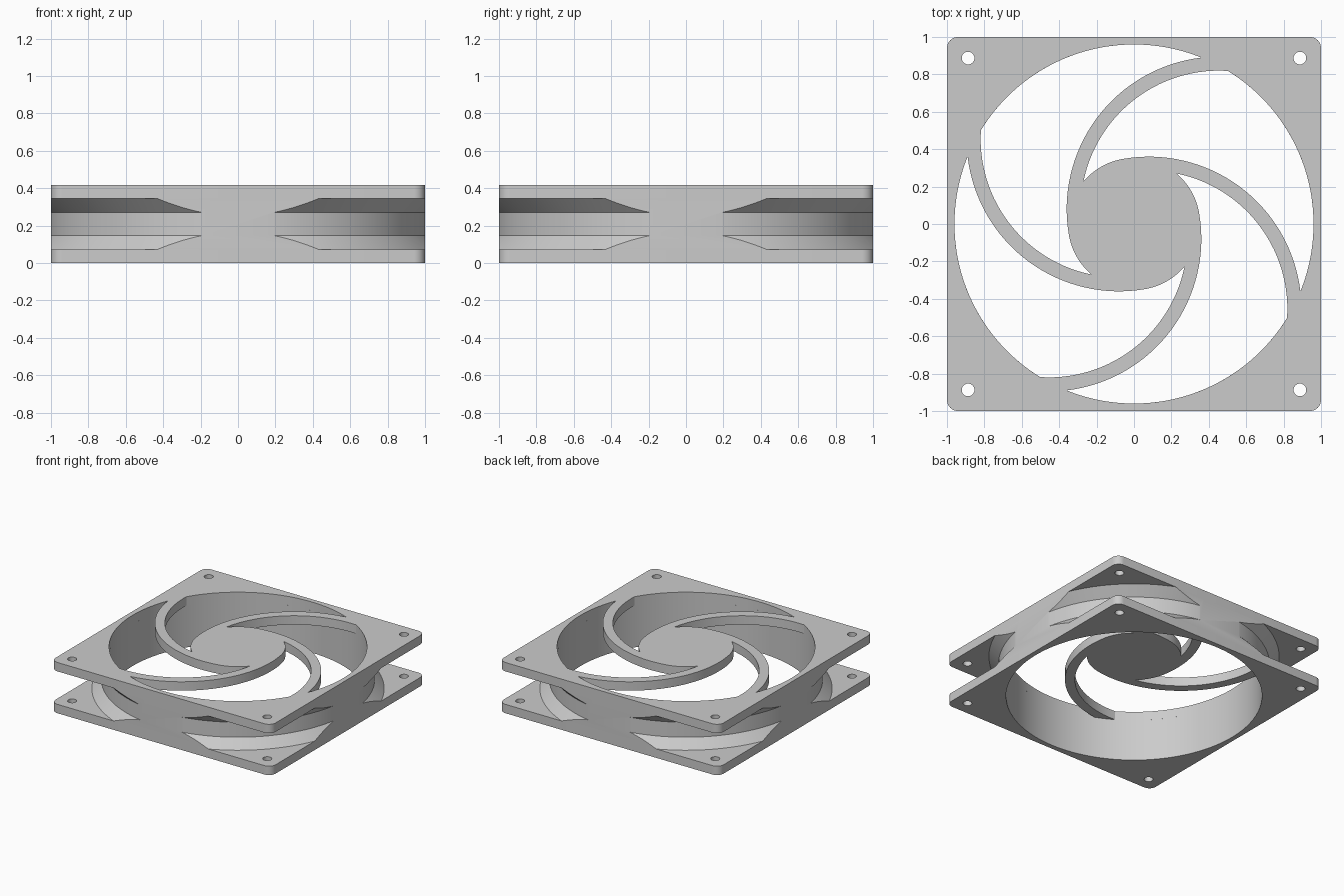
import bpy, bmesh
from math import sin, cos, pi, radians, atan2, acos, hypot

cube = bpy.data.objects.get("Cube")
if cube:
    bpy.data.objects.remove(cube, do_unlink=True)

HEIGHT, PLATE = 0.417, 0.073      # overall height, flange thickness
BORE, CORNER = 0.96, 0.06         # airflow opening, flange corner radius
ARM_C = (0.08, -0.455)            # centre of the curved arm edges
ARM_OUT, ARM_IN = 0.815, 0.74     # outer and inner arm edge radii
ARM_D, ARM_A = hypot(*ARM_C), atan2(ARM_C[1], ARM_C[0])
HUB = ARM_OUT - ARM_D             # hub is tangent to the outer arm edge

grey = bpy.data.materials.new("grey_plastic")
grey.use_nodes = True
grey.diffuse_color = (0.6, 0.6, 0.6, 1)
grey.node_tree.nodes["Principled BSDF"].inputs["Base Color"].default_value = (0.6, 0.6, 0.6, 1)


def arc(c, r, a0, a1, n):
    steps = [a0 + (a1 - a0) * i / n for i in range(n + 1)]
    return [(c[0] + r * cos(a), c[1] + r * sin(a)) for a in steps]


def turn(points, quarter):
    for _ in range(quarter):
        points = [(-y, x) for x, y in points]
    return points


def crossing(r, arm_r):
    """Angle about the origin where an arm edge meets a circle of radius r."""
    return ARM_A + acos((r * r + ARM_D ** 2 - arm_r ** 2) / (2 * r * ARM_D))


def arm_angle(r, a):
    return atan2(r * sin(a) - ARM_C[1], r * cos(a) - ARM_C[0])


def finish(obj):
    bm = bmesh.new()
    bm.from_mesh(obj.data)
    bmesh.ops.remove_doubles(bm, verts=bm.verts, dist=0.0002)
    bmesh.ops.recalc_face_normals(bm, faces=bm.faces)
    bm.to_mesh(obj.data)
    bm.free()
    obj.data.materials.clear()
    obj.data.materials.append(grey)
    activate(obj)
    bpy.ops.object.shade_smooth_by_angle(angle=radians(30))


def activate(obj):
    bpy.ops.object.select_all(action='DESELECT')
    obj.select_set(True)
    bpy.context.view_layer.objects.active = obj


def flange(name, z, openings):
    """Rounded square plate with screw holes and the given openings."""
    outline, holes = [], []
    for q in range(4):
        k = 1 - CORNER
        outline += turn(arc((k, k), CORNER, 0, pi / 2, 8), q)
        holes.append(turn(arc((0.887, 0.887), 0.034, 0, 2 * pi, 24)[:-1], q))
    curve = bpy.data.curves.new(name, 'CURVE')
    curve.dimensions = '2D'
    curve.fill_mode = 'BOTH'
    curve.extrude = PLATE / 2
    for loop in [outline] + holes + openings:
        spline = curve.splines.new('POLY')
        spline.points.add(len(loop) - 1)
        for p, (x, y) in zip(spline.points, loop):
            p.co = (x, y, 0, 1)
        spline.use_cyclic_u = True
    obj = bpy.data.objects.new(name, curve)
    bpy.context.collection.objects.link(obj)
    obj.location.z = z
    activate(obj)
    bpy.ops.object.convert(target='MESH')
    finish(bpy.context.object)


# One opening between two neighbouring arms, repeated around the hub
tip, root = crossing(BORE, ARM_OUT), crossing(BORE, ARM_IN)
notch, tangent = crossing(HUB, ARM_IN), ARM_A + pi
opening = (
    arc((0, 0), HUB, notch + pi / 2, tangent, 12)[:-1]
    + arc(ARM_C, ARM_OUT, tangent, arm_angle(BORE, tip), 32)[:-1]
    + arc((0, 0), BORE, tip, root + pi / 2, 28)[:-1]
    + turn(arc(ARM_C, ARM_IN, arm_angle(BORE, root), arm_angle(HUB, notch), 28), 1)[:-1])

flange("top_flange_with_hub_and_arms", HEIGHT - PLATE / 2, [turn(opening, q) for q in range(4)])
flange("bottom_flange", PLATE / 2, [arc((0, 0), BORE, 0, 2 * pi, 128)[:-1]])

# Duct: turned tube with flared ends
WAIST, FLARE, SEG = 1.018, 1.0885, 128
profile = [(BORE, PLATE), (FLARE, PLATE), (WAIST, 0.147),
           (WAIST, HEIGHT - 0.147), (FLARE, HEIGHT - PLATE), (BORE, HEIGHT - PLATE)]
bm = bmesh.new()
rings = [[bm.verts.new((x, y, z)) for x, y in arc((0, 0), r, 0, 2 * pi, SEG)[:-1]]
         for r, z in profile]
for a, b in zip(rings, rings[1:] + rings[:1]):
    for i in range(SEG):
        j = (i + 1) % SEG
        bm.faces.new((a[i], a[j], b[j], b[i]))
bmesh.ops.recalc_face_normals(bm, faces=bm.faces)
mesh = bpy.data.meshes.new("duct")
bm.to_mesh(mesh)
bm.free()
duct = bpy.data.objects.new("duct", mesh)
bpy.context.collection.objects.link(duct)

# Trim the duct flush with the four sides
bpy.ops.mesh.primitive_cube_add(size=2, location=(0, 0, HEIGHT / 2))
trim = bpy.context.object
trim.name = "trim_box"
trim.hide_render = True
activate(duct)
mod = duct.modifiers.new("trim", 'BOOLEAN')
mod.operation, mod.solver, mod.object = 'INTERSECT', 'EXACT', trim
bpy.ops.object.modifier_apply(modifier=mod.name)
bpy.data.objects.remove(trim, do_unlink=True)
finish(duct)
